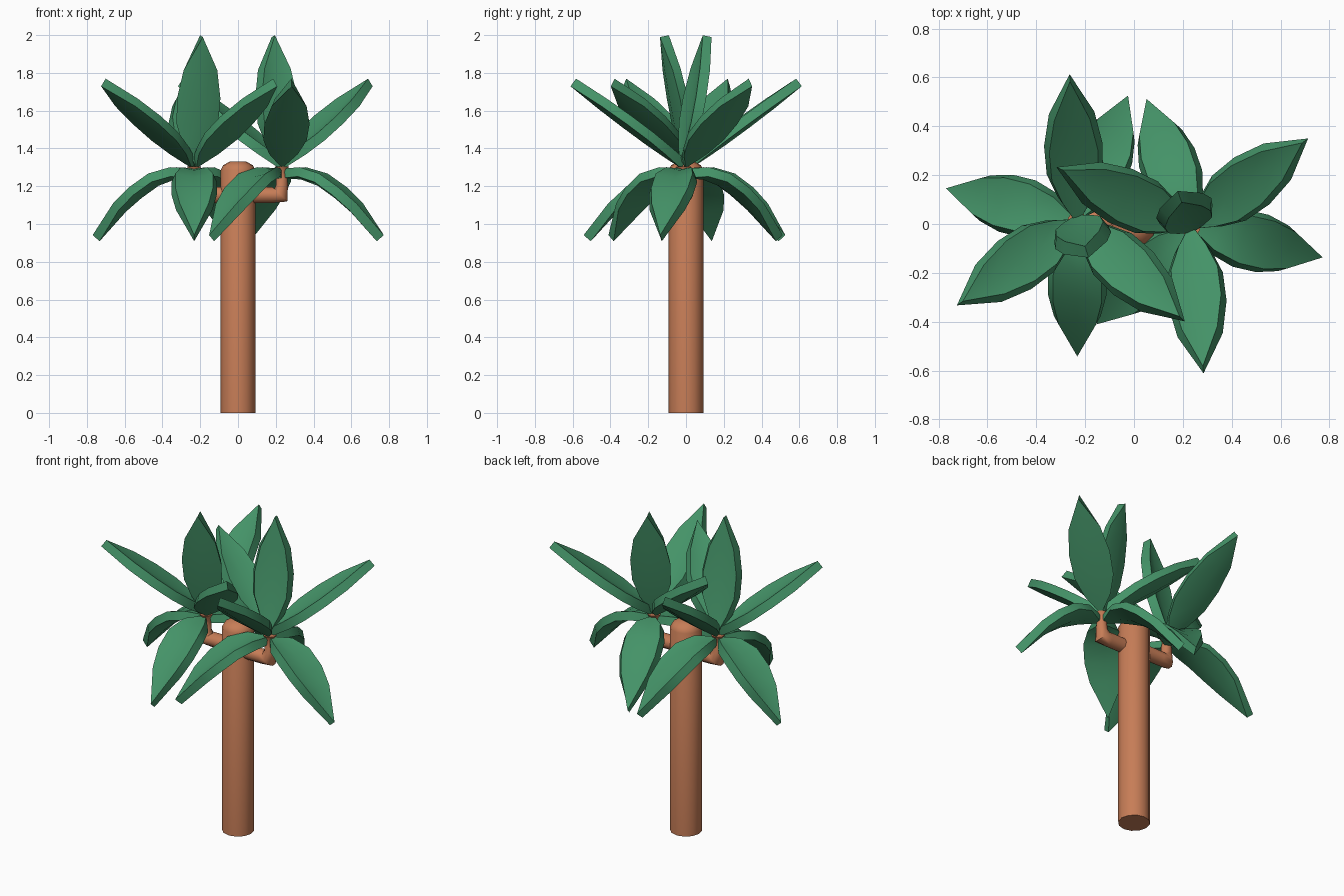
import bpy, bmesh, math
from mathutils import Vector, Matrix

if "Cube" in bpy.data.objects:
    bpy.data.objects.remove(bpy.data.objects["Cube"])


def material(name, rgb):
    m = bpy.data.materials.new(name)
    m.diffuse_color = (*rgb, 1)
    m.use_nodes = True
    m.node_tree.nodes["Principled BSDF"].inputs["Base Color"].default_value = m.diffuse_color
    return m


bark = material("terracotta bark", (0.57, 0.205, 0.095))
green = material("leaf green", (0.058, 0.29, 0.137))


def make_object(name, bm, mat, angle):
    bmesh.ops.recalc_face_normals(bm, faces=bm.faces)
    me = bpy.data.meshes.new(name)
    bm.to_mesh(me)
    bm.free()
    me.materials.append(mat)
    ob = bpy.data.objects.new(name, me)
    bpy.context.collection.objects.link(ob)
    bpy.ops.object.select_all(action='DESELECT')
    ob.select_set(True)
    bpy.context.view_layer.objects.active = ob
    bpy.ops.object.shade_smooth_by_angle(angle=math.radians(angle))
    return ob


def tube(name, path, sides):
    """Skin rings along a path of (x, y, z, radius, ring normal)."""
    bm = bmesh.new()
    rings = []
    for x, y, z, r, n in path:
        n = Vector(n).normalized()
        side = Vector((0, 1, 0))
        other = n.cross(side)
        rings.append([bm.verts.new(Vector((x, y, z)) + r * (
            side * math.cos(2 * math.pi * i / sides) + other * math.sin(2 * math.pi * i / sides)))
            for i in range(sides)])
    for a, b in zip(rings, rings[1:]):
        for i in range(sides):
            j = (i + 1) % sides
            bm.faces.new((a[i], a[j], b[j], b[i]))
    bm.faces.new(rings[0])
    bm.faces.new(rings[-1])
    return make_object(name, bm, bark, 50)


def leaf(name, hub, heading, profile, thickness=0.05):
    """Thick, cupped, pointed blade from (radius, height, half width) stations."""
    bm = bmesh.new()
    sheets = {1: [], -1: []}
    for k, (r, z, w) in enumerate(profile):
        p, q = profile[max(k - 1, 0)], profile[min(k + 1, len(profile) - 1)]
        t = Vector((q[0] - p[0], 0, q[1] - p[1])).normalized()
        up = Vector((-t.z, 0, t.x))
        for face, rows in sheets.items():
            lift = up * face * thickness / 2
            if w == 0:
                rows.append([bm.verts.new(Vector((r, 0, z)) + lift)] * 3)
                continue
            row = []
            for s in (-1, 0, 1):
                lean = Vector((0, -0.2 * s * face * thickness, 0))
                cup = up * 0.2 * w * (abs(s) - 0.5)
                row.append(bm.verts.new(Vector((r, s * w, z)) + cup + lift + lean))
            rows.append(row)
    for rows in sheets.values():
        for a, b in zip(rows, rows[1:]):
            for i in range(2):
                bm.faces.new(list(dict.fromkeys((a[i], b[i], b[i + 1], a[i + 1]))))
    # walls along both edges
    top, low = sheets[1], sheets[-1]
    for k in range(len(profile) - 1):
        for i in (0, 2):
            bm.faces.new((top[k][i], top[k + 1][i], low[k + 1][i], low[k][i]))
    bmesh.ops.transform(bm, verts=bm.verts, matrix=Matrix.Translation(hub)
                        @ Matrix.Rotation(math.radians(heading), 4, 'Z'))
    return make_object(name, bm, green, 40)


def straight(elevation, length):
    """Rising blade, almost straight."""
    c, s = math.cos(math.radians(elevation)), math.sin(math.radians(elevation))
    return [(t * length * c, 1.315 + t * length * s, w) for t, w in
            ((0, 0), (0.16, 0.066), (0.32, 0.105), (0.52, 0.11), (0.74, 0.083), (1, 0))]


droop = [(0, 1.268, 0), (0.11, 1.268, 0.08), (0.21, 1.235, 0.11),
         (0.31, 1.165, 0.11), (0.40, 1.085, 0.086), (0.535, 0.925, 0)]

# trunk with a rounded top
Z = (0, 0, 1)
tube("trunk", [(0, 0, 0, 0.092, Z), (0, 0, 1.285, 0.092, Z),
               (0, 0, 1.312, 0.078, Z), (0, 0, 1.332, 0.04, Z)], 12)

# two elbow branches, each carrying a crown of leaves
crowns = (("right", 1, (37, 156, 275), (-13, 109, 226), 110),
          ("left", -1, (93, 215, 317), (68, 166, 270), 287))
for side, s, rising, drooping, top in crowns:
    hx, hy = 0.232 * s, -0.012 * s
    X = (s, 0, 0)
    tube(side + "_branch", [(0.03 * s, hy, 1.153, 0.044, X), (hx - 0.05 * s, hy, 1.153, 0.044, X),
                            (hx - 0.005 * s, hy, 1.153, 0.05, (s, 0, 1)),
                            (hx, hy, 1.20, 0.034, Z), (hx, hy, 1.24, 0.032, Z),
                            (hx, hy, 1.275, 0.024, Z), (hx, hy, 1.305, 0.04, Z)], 10)
    hub = Vector((hx, hy, 0))
    for i, a in enumerate(rising):
        leaf(f"{side}_rising_leaf_{i}", hub, a, straight(36.5, 0.73))
    for i, a in enumerate(drooping):
        leaf(f"{side}_drooping_leaf_{i}", hub, a, droop)
    leaf(side + "_upright_leaf", hub, top, straight(79, 0.692))
